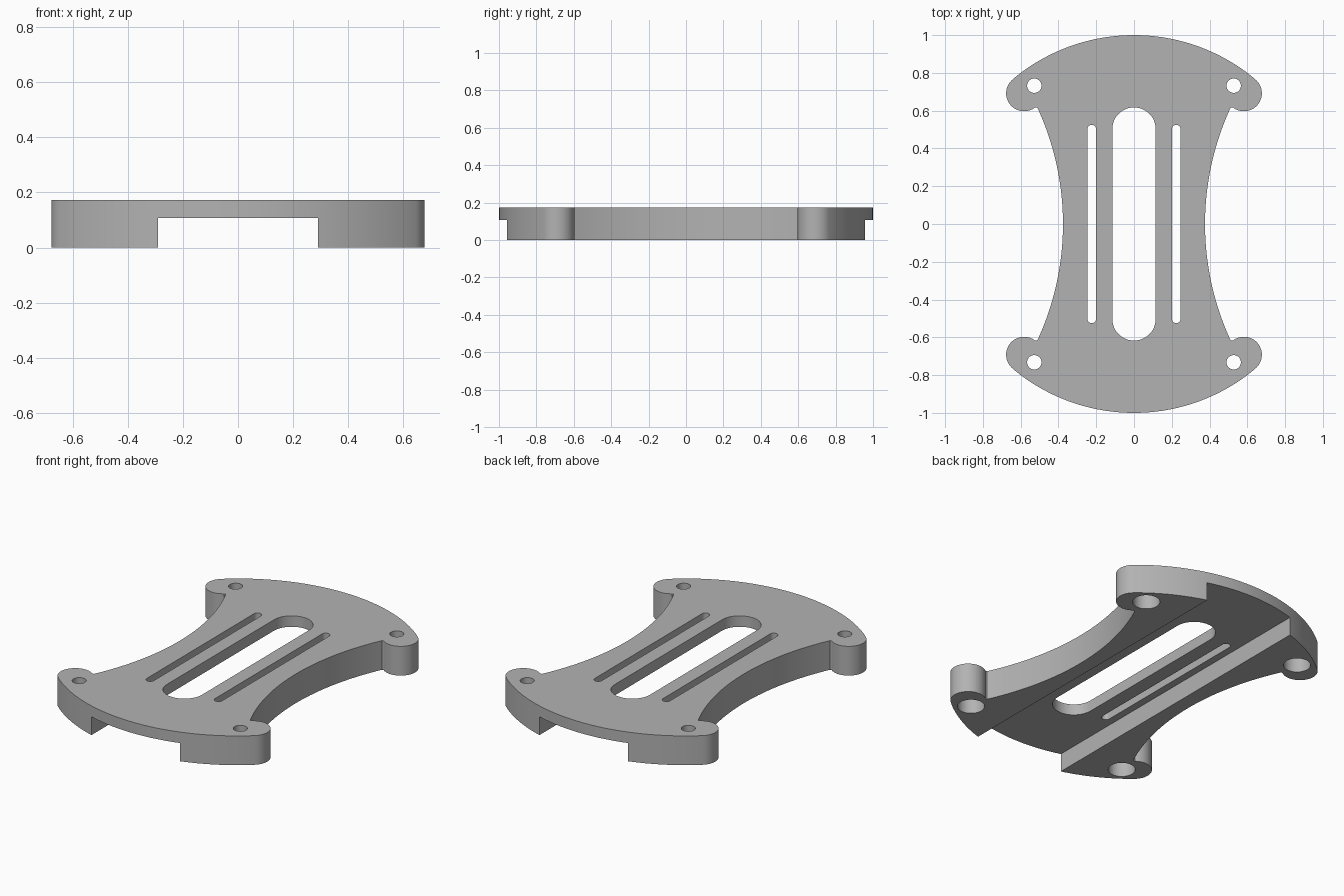
import bpy, bmesh
from math import sin, cos, pi, radians, atan2, asin, hypot

if "Cube" in bpy.data.objects:
    bpy.data.objects.remove(bpy.data.objects["Cube"])

HEIGHT, CHANNEL_Z, CHANNEL_X = 0.173, 0.108, 0.29
LUG_X, LUG_Y, LUG_R = 0.582, 0.692, 0.095
HOLE_X, HOLE_Y = 0.528, 0.732
WAIST_X, WAIST_R = 0.376, 1.467

grey = bpy.data.materials.new("plain grey")
grey.use_nodes = True
COLOUR = (0.45, 0.45, 0.45, 1)
grey.diffuse_color = COLOUR
grey.node_tree.nodes["Principled BSDF"].inputs["Base Color"].default_value = COLOUR


def arc(cx, cy, r, start, end, n):
    """Points along a circular arc, both ends included."""
    angles = [start + (end - start) * i / n for i in range(n + 1)]
    return [(cx + r * cos(a), cy + r * sin(a)) for a in angles]


def prism(name, outline, z0, z1):
    """Extrude a closed counter-clockwise outline from z0 to z1."""
    bm = bmesh.new()
    face = bm.faces.new([bm.verts.new((x, y, z0)) for x, y in outline])
    top = bmesh.ops.extrude_face_region(bm, geom=[face], use_keep_orig=True)["geom"]
    for v in top:
        if isinstance(v, bmesh.types.BMVert):
            v.co.z = z1
    bmesh.ops.recalc_face_normals(bm, faces=bm.faces)
    mesh = bpy.data.meshes.new(name)
    bm.to_mesh(mesh)
    bm.free()
    obj = bpy.data.objects.new(name, mesh)
    bpy.context.collection.objects.link(obj)
    mesh.materials.append(grey)
    return obj


def slot(name, x, half_width, half_length):
    """Long through slot with round ends."""
    c = half_length - half_width
    ends = arc(x, c, half_width, 0, pi, 24) + arc(x, -c, half_width, pi, 2 * pi, 24)
    return prism(name, ends, -0.1, HEIGHT + 0.1)


# One quarter of the outline: waist curve, corner lug, end curve
corner_y = 0.617
sweep = asin(corner_y / WAIST_R)
lug_start = atan2(corner_y - LUG_Y, -hypot(LUG_R, 0) * 0.62) + 0
lug_end = atan2(LUG_Y, LUG_X)
quarter = arc(WAIST_X + WAIST_R, 0, WAIST_R, pi, pi - sweep, 20)
quarter += arc(LUG_X, LUG_Y, LUG_R, lug_start, lug_end, 32)
quarter += arc(0, 0, 1, lug_end, pi / 2, 24)[1:]

# Mirror the quarter into the whole plate
half = quarter + [(-x, y) for x, y in quarter[-2::-1]]
outline = half + [(x, -y) for x, y in half[-2:0:-1]]
plate = prism("mounting_plate", outline, 0, HEIGHT)

# Cutters: underside channel, slots, and counterbored screw holes
c = CHANNEL_X
cutters = [
    prism("channel_cutter", [(-c, -2), (c, -2), (c, 2), (-c, 2)], -0.1, CHANNEL_Z),
    slot("centre_slot_cutter", 0, 0.115, 0.617),
]
for sx in (-1, 1):
    cutters.append(slot("narrow_slot_cutter", sx * 0.2235, 0.0235, 0.525))
    for sy in (-1, 1):
        for name, r, top in (("screw_hole_cutter", 0.038, HEIGHT + 0.1),
                             ("counterbore_cutter", 0.073, CHANNEL_Z)):
            ring = arc(sx * HOLE_X, sy * HOLE_Y, r, 0, 2 * pi, 40)[:-1]
            cutters.append(prism(name, ring, -0.1, top))

bpy.ops.object.select_all(action='DESELECT')
bpy.context.view_layer.objects.active = plate
plate.select_set(True)
for cutter in cutters:
    cutter.hide_render = True
    cut = plate.modifiers.new(cutter.name, 'BOOLEAN')
    cut.operation, cut.solver, cut.object = 'DIFFERENCE', 'EXACT', cutter
    bpy.ops.object.modifier_apply(modifier=cut.name)
    bpy.data.objects.remove(cutter)

# Smooth curved walls, crisp rims
bpy.ops.object.shade_smooth_by_angle(angle=radians(30))
